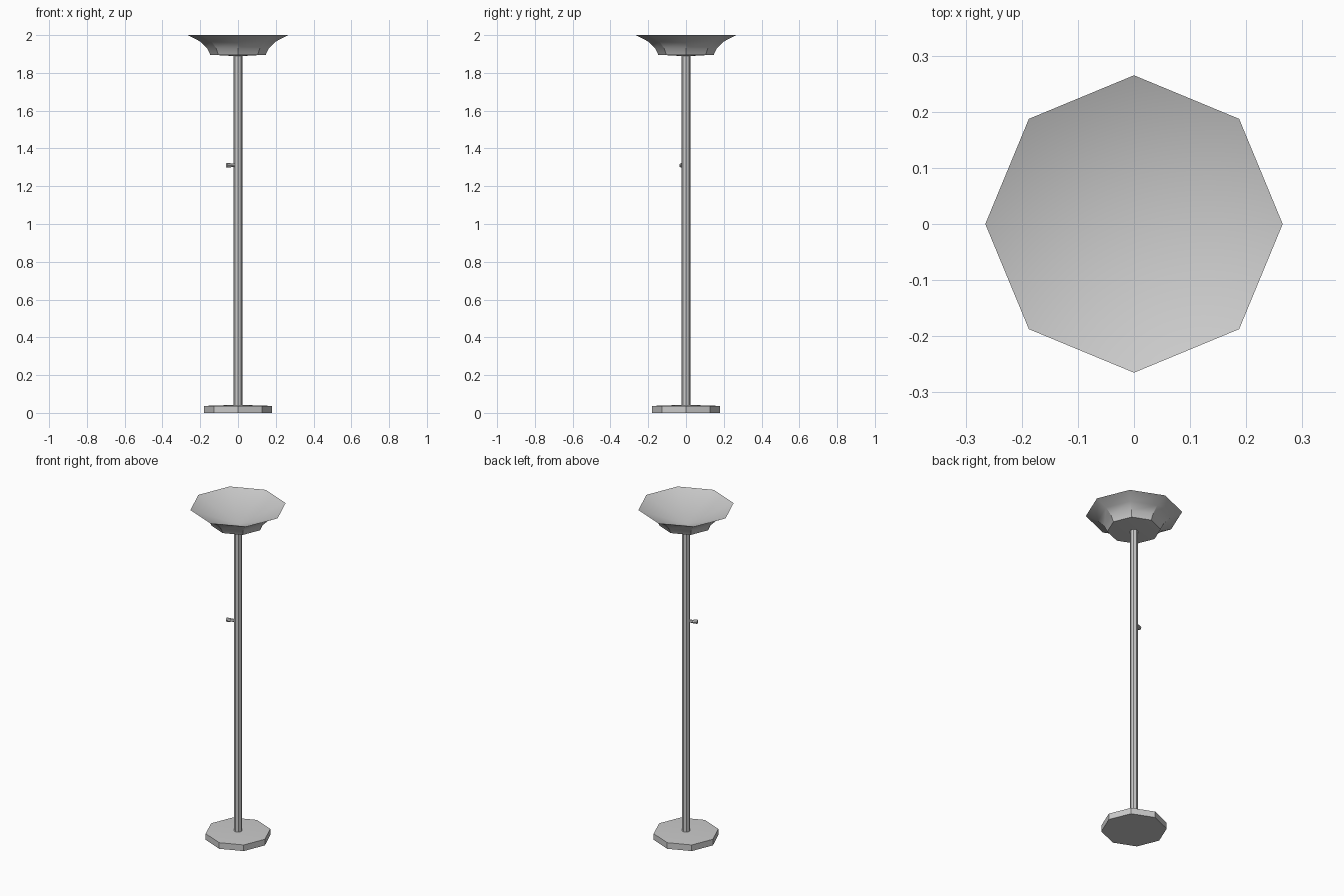
import bpy, math
from mathutils import Vector

cube = bpy.data.objects.get("Cube")
if cube:
    bpy.data.objects.remove(cube, do_unlink=True)

SIDES = 8

grey = bpy.data.materials.new("light grey metal")
grey.use_nodes = True
colour = (0.6, 0.6, 0.6, 1)
grey.diffuse_color = colour
grey.node_tree.nodes["Principled BSDF"].inputs["Base Color"].default_value = colour


def lathe(name, profile):
    """Turn (radius, height) points, starting and ending on the axis, into an octagonal solid."""
    verts, rings, faces = [], [], []
    for radius, z in profile:
        start = len(verts)
        count = SIDES if radius > 0 else 1
        for i in range(count):
            a = math.tau * i / SIDES
            verts.append((radius * math.cos(a), radius * math.sin(a), z))
        rings.append([start + i % count for i in range(SIDES)])
    for low, high in zip(rings, rings[1:]):
        for i in range(SIDES):
            j = (i + 1) % SIDES
            quad = [low[i], low[j], high[j], high[i]]
            faces.append(list(dict.fromkeys(quad)))
    mesh = bpy.data.meshes.new(name)
    mesh.from_pydata(verts, [], faces)
    mesh.materials.append(grey)
    obj = bpy.data.objects.new(name, mesh)
    bpy.context.collection.objects.link(obj)
    bpy.ops.object.select_all(action="DESELECT")
    obj.select_set(True)
    bpy.context.view_layer.objects.active = obj
    bpy.ops.object.shade_smooth_by_angle(angle=math.radians(30))
    return obj


# Foot with a barely domed top
lathe("base", [(0, 0), (0.18, 0), (0.18, 0.037), (0, 0.043)])

# Upright
lathe("pole", [(0, 0.03), (0.023, 0.03), (0.023, 1.89), (0, 1.89)])

# Flared bowl, hollow down to a point
lathe("shade", [(0, 1.888), (0.147, 1.896), (0.163, 1.93),
                (0.2, 1.966), (0.265, 2), (0, 1.892)])

# Switch knob sticking out square to one face of the pole
knob = lathe("switch_knob", [(0, 0.015), (0.009, 0.015), (0.009, 0.042),
                             (0.012, 0.042), (0.012, 0.065), (0, 0.065)])
turn = math.radians(202.5)
direction = Vector((math.cos(turn), math.sin(turn), 0))
knob.rotation_euler = direction.to_track_quat("Z", "Y").to_euler()
knob.location = (0, 0, 1.31)
